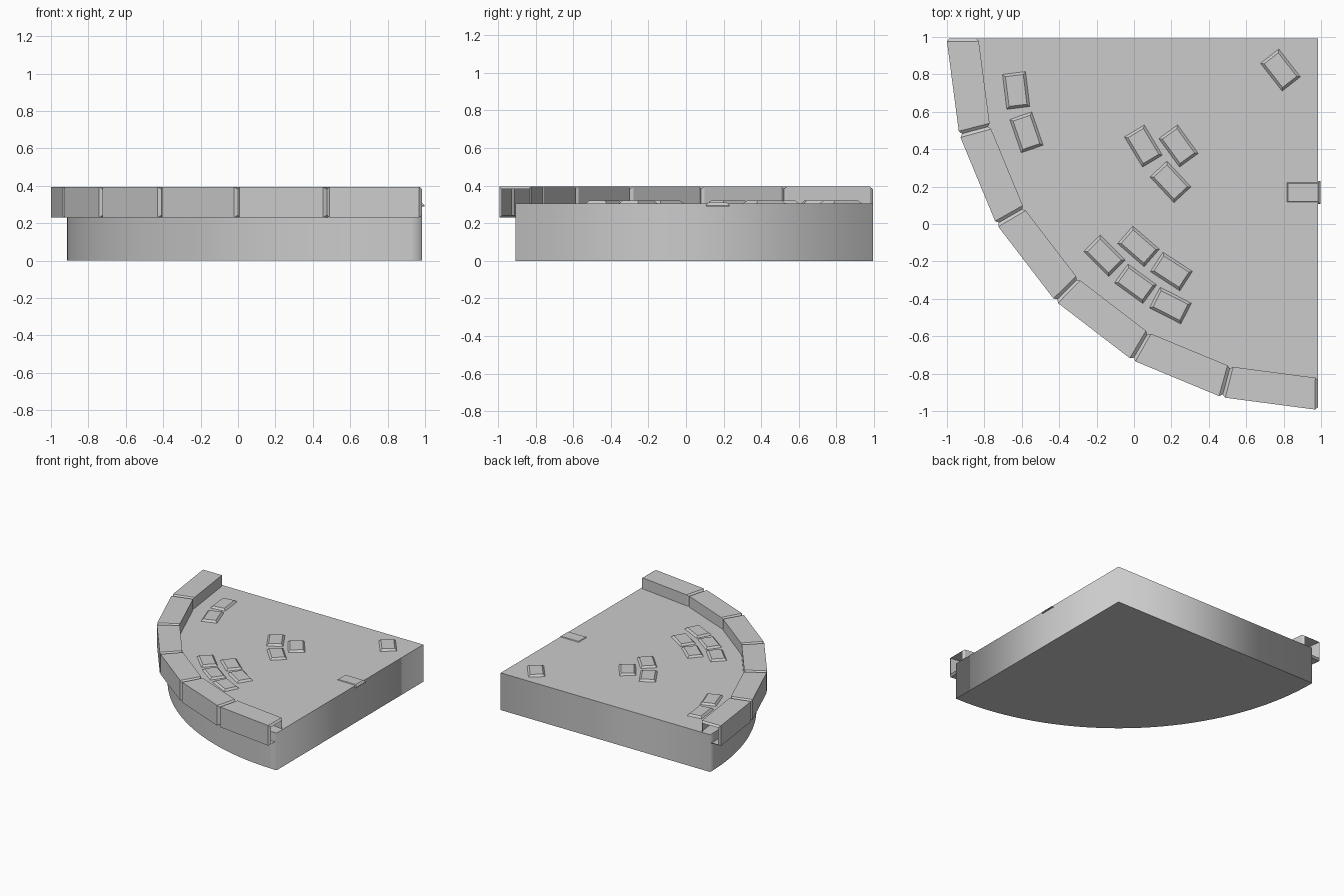
import bpy, bmesh
from math import sin, cos, radians, pi
from mathutils import Matrix, Vector

if "Cube" in bpy.data.objects:
    bpy.data.objects.remove(bpy.data.objects["Cube"])

CX, CY = 0.985, 0.993          # corner of the quarter disc


def polar(r, deg, z):
    a = radians(deg)
    return (CX + r * cos(a), CY + r * sin(a), z)


def finish(name, bm, normals=True):
    if normals:
        bmesh.ops.recalc_face_normals(bm, faces=bm.faces)
    me = bpy.data.meshes.new(name)
    bm.to_mesh(me)
    bm.free()
    ob = bpy.data.objects.new(name, me)
    bpy.context.collection.objects.link(ob)
    return ob


def loft(bm, rings, cap=True):
    loops = [[bm.verts.new(p) for p in ring] for ring in rings]
    n = len(loops[0])
    for a, b in zip(loops, loops[1:]):
        for i in range(n):
            j = (i + 1) % n
            bm.faces.new((a[i], a[j], b[j], b[i]))
    if cap:
        bm.faces.new(loops[0][::-1])
        bm.faces.new(loops[-1])


# Quarter-disc floor with a smooth curved wall
def floor_ring(z):
    return [(CX, CY, z)] + [polar(1.9, 180 + 90 * i / 48, z) for i in range(49)]


bm = bmesh.new()
loft(bm, [floor_ring(0), floor_ring(0.305)])
for f in bm.faces:
    f.smooth = len(f.verts) == 4
for e in bm.edges:
    if len(e.link_faces) == 2 and e.calc_face_angle() > radians(30):
        e.smooth = False
finish("quarter_floor", bm)


# Rim blocks: straight hollow blocks with chamfered open ends
def section(deg, inset):
    r0, r1 = 1.815 + inset, 1.985 - inset
    z0, z1 = 0.23 + inset, 0.395 - inset
    return [polar(r0, deg, z0), polar(r1, deg, z0),
            polar(r1, deg, z1), polar(r0, deg, z1)]


for k in range(6):
    a, b = 180 + 15 * k, 195 + 15 * k
    bm = bmesh.new()
    loft(bm, [section(a, 0.013), section(a + 0.5, 0),
              section(b - 0.5, 0), section(b, 0.013)], cap=False)
    finish(f"rim_block_{k + 1}", bm)

# Scattered floor stones: x, y, rotation, top height
stones = [(-0.63, 0.714, 7, .32), (-0.575, 0.49, 19, .32),
          (0.05, 0.417, 31, .32), (0.238, 0.417, 36, .32), (0.195, 0.225, 43, .32),
          (-0.158, -0.17, 45, .32), (0.024, -0.12, 49, .32), (0.2, -0.254, 57, .32),
          (0.008, -0.32, 54, .32), (0.195, -0.436, 63, .32),
          (0.783, 0.823, 38, .32), (0.903, 0.169, 90, .31)]


def rect(w, h, z):
    return [(-w, -h, z), (w, -h, z), (w, h, z), (-w, h, z)]


for k, (x, y, rot, top) in enumerate(stones):
    bm = bmesh.new()
    loft(bm, [rect(0.062, 0.094, -0.02), rect(0.062, 0.094, -0.015), rect(0.048, 0.08, 0)])
    ob = finish(f"floor_stone_{k + 1}", bm)
    ob.location = (x, y, top)
    ob.rotation_euler[2] = radians(rot)
